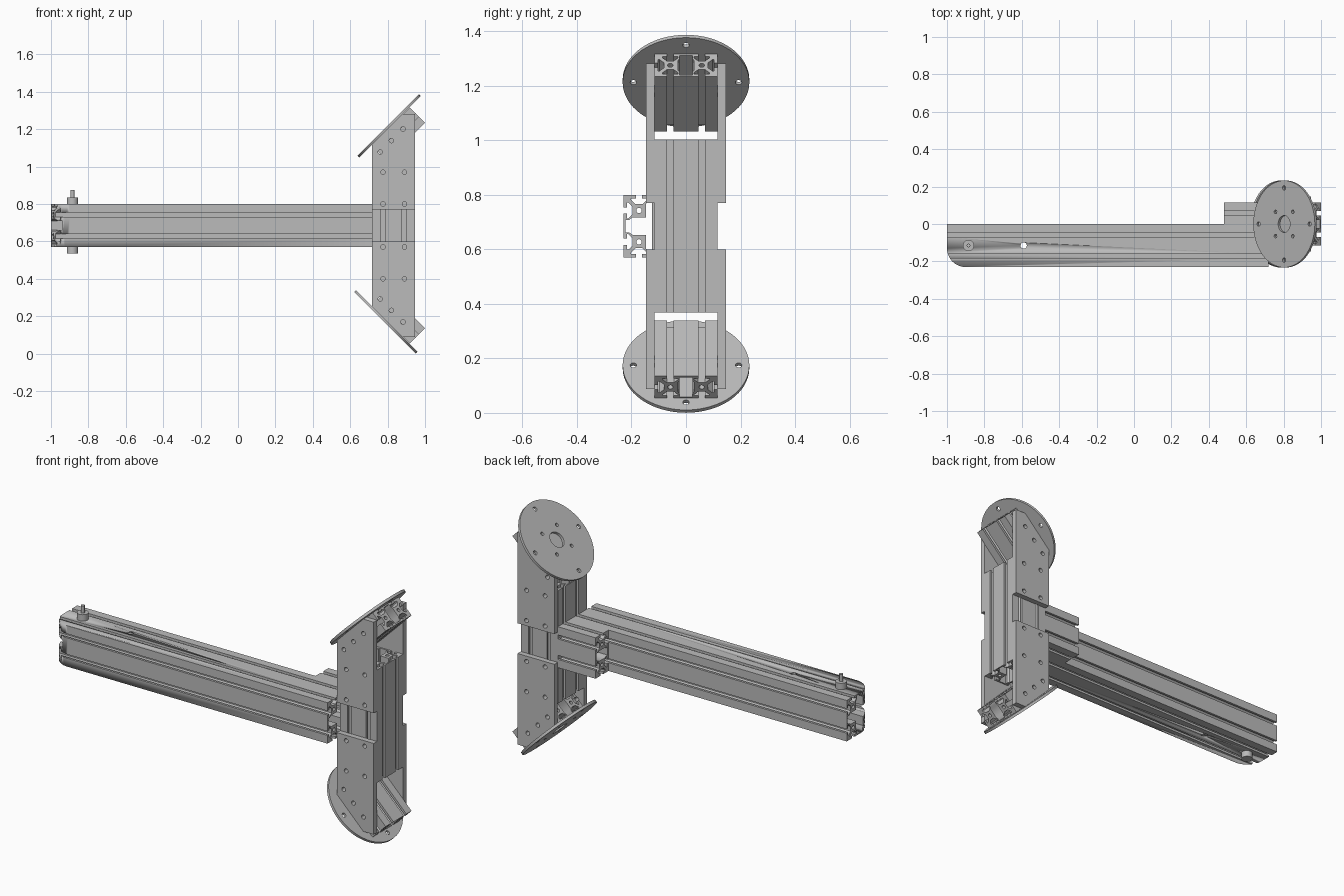
import bpy, bmesh, math
from mathutils import Matrix, Vector

cube = bpy.data.objects.get("Cube")
if cube:
    bpy.data.objects.remove(cube, do_unlink=True)

grey = bpy.data.materials.new("aluminium grey")
grey.use_nodes = True
COLOR = (0.5, 0.5, 0.5, 1)
grey.diffuse_color = COLOR
grey.node_tree.nodes["Principled BSDF"].inputs["Base Color"].default_value = COLOR

X, Y, Z = Vector((1, 0, 0)), Vector((0, 1, 0)), Vector((0, 0, 1))
CELL = 0.115          # one profile module
U = CELL / 40         # profile drawing unit
MID = 0.685           # mirror height of the column
POST_X = 0.8315


def circle(x, y, r, n=24):
    return [(x + r * math.cos(math.tau * i / n), y + r * math.sin(math.tau * i / n)) for i in range(n)]


def extrude(name, loops, length, origin, x_axis, z_axis):
    """Fill nested outlines, extrude them along z_axis, centred on origin."""
    curve = bpy.data.curves.new(name, "CURVE")
    curve.dimensions, curve.fill_mode = "2D", "BOTH"
    curve.extrude = length / 2
    for loop in loops:
        spline = curve.splines.new("POLY")
        spline.points.add(len(loop) - 1)
        for point, (x, y) in zip(spline.points, loop):
            point.co = (x, y, 0, 1)
        spline.use_cyclic_u = True
    temp = bpy.data.objects.new(name + " outline", curve)
    bpy.context.collection.objects.link(temp)
    graph = bpy.context.evaluated_depsgraph_get()
    mesh = bpy.data.meshes.new_from_object(temp.evaluated_get(graph))
    bpy.data.objects.remove(temp, do_unlink=True)

    bm = bmesh.new()
    bm.from_mesh(mesh)
    bmesh.ops.remove_doubles(bm, verts=bm.verts, dist=1e-5)
    bmesh.ops.recalc_face_normals(bm, faces=bm.faces)
    bm.to_mesh(mesh)
    bm.free()
    mesh.materials.clear()
    mesh.materials.append(grey)
    obj = bpy.data.objects.new(name, mesh)
    bpy.context.collection.objects.link(obj)
    z = z_axis.normalized()
    y = z.cross(x_axis)
    obj.matrix_world = Matrix.Translation(origin) @ Matrix((x_axis, y, z)).transposed().to_4x4()
    bpy.ops.object.select_all(action="DESELECT")
    obj.select_set(True)
    bpy.context.view_layer.objects.active = obj
    bpy.ops.object.shade_smooth_by_angle(angle=math.radians(30))
    return obj


# Half of a T-slot: (distance from slot centre, depth)
HALF_SLOT = [(4, 0), (4, 4.5), (10, 4.5), (10, 6.5), (4.5, 12)]
SLOT = [(-u, v) for u, v in HALF_SLOT] + HALF_SLOT[::-1]


def slotted_section(nx, ny):
    """Outline, screw bores and cavities of an nx by ny module extrusion."""
    w, h = nx * 20, ny * 20
    outline = []
    for side, (count, half, depth) in enumerate([(nx, w, h), (ny, h, w)] * 2):
        turn = Matrix.Rotation(side * math.pi / 2, 2)
        points = [(-half, 0)]
        for i in range(count):
            points += [(u - half + 20 + 40 * i, v) for u, v in SLOT]
        outline += [tuple(turn @ Vector((u, v - depth))) for u, v in points]
    loops = [outline]
    for i in range(nx):
        for j in range(ny):
            loops.append(circle(40 * i - w + 20, 40 * j - h + 20, 3.5, 16))
    if nx == ny == 2:
        # cross shaped cavity
        arm = [(11, 11), (11, 28.5), (8, 32.5), (8, 37.5), (-8, 37.5), (-8, 32.5), (-11, 28.5)]
        loops.append([tuple(Matrix.Rotation(k * math.pi / 2, 2) @ Vector(p)) for k in range(4) for p in arm])
    else:
        # single cavity between the two modules
        quarter = [(8, 17.5), (8, 12.5), (10, 9)]
        right = quarter + [(x, -y) for x, y in quarter[::-1]]
        cavity = right + [(-x, -y) for x, y in right]
        loops.append(cavity if nx == 2 else [(-y, x) for x, y in cavity])
    return [[(x * U, y * U) for x, y in loop] for loop in loops]


# Long beam with a rounded end corner and a cross hole
beam = extrude("long_beam", slotted_section(2, 2), 1.718, Vector((-0.141, -CELL, MID)), Y, X)
R = 0.1
arc = [(-1 + R - R * math.cos(a), -2 * CELL + R - R * math.sin(a))
       for a in [math.pi / 2 * i / 12 for i in range(13)]]
corner = extrude("corner_cutter", [arc + [(-0.9, -0.3), (-1.1, -0.3), (-1.1, -0.13)]], 0.4, Vector((0, 0, MID)), X, Z)
bore = extrude("bore_cutter", [circle(-0.59, -CELL, 0.017)], 0.4, Vector((0, 0, MID)), X, Z)
for cutter in (corner, bore):
    cutter.hide_render = True
    cutter.hide_set(True)
    cutter.display_type = "WIRE"
    mod = beam.modifiers.new(cutter.name, "BOOLEAN")
    mod.object, mod.operation, mod.solver = cutter, "DIFFERENCE", "EXACT"

# Pin with collars above and below the beam
for name, r, low, high in [("upper_collar", 0.03, 0.8, 0.836), ("lower_collar", 0.03, 0.535, 0.57),
                           ("pin", 0.01, 0.535, 0.876)]:
    extrude(name, [circle(0, 0, r, 32)], high - low, Vector((-0.885, -CELL, (low + high) / 2)), X, Z)

# Short stub beam behind the long beam, and the upright post
extrude("stub_beam", slotted_section(1, 2), 0.236, Vector((0.6, CELL / 2, MID)), Y, X)
extrude("post", slotted_section(2, 2), 0.635, Vector((POST_X, 0, MID)), X, Z)

# Upper and lower ends: side plates, slanted brace and round flange
plate = [(0.717, 0.085), (0.946, 0.085), (0.946, 0.597), (0.872, 0.597), (0.717, 0.442)]
plate_holes = [(0.775, 0.115), (0.89, 0.115), (0.775, 0.285), (0.89, 0.285),
               (0.76, 0.393), (0.82, 0.454), (0.882, 0.516)]
flange = [circle(0, 0, 0.2325, 64), circle(0, 0, 0.045, 32)]
for k in range(4):
    a = k * math.pi / 2
    flange.append(circle(0.193 * math.cos(a), 0.193 * math.sin(a), 0.012, 16))
    a += math.pi / 4
    flange.append(circle(0.092 * math.cos(a), 0.092 * math.sin(a), 0.01, 16))

for label, s, fx, fz in [("upper", 1, 0.8075, 1.2175), ("lower", -1, 0.79, 0.17)]:
    loops = [[(x, s * z) for x, z in plate]]
    loops += [circle(x, s * z, 0.012, 16) for x, z in plate_holes]
    for side, y in [("front", -0.131), ("back", 0.131)]:
        extrude(f"{label}_{side}_plate", loops, 0.03, Vector((0, y, MID)), X, -Y)
    extrude(f"{label}_brace", slotted_section(2, 1), 0.287, Vector((0.857, 0, MID + s * 0.489)), Y, Vector((1, 0, s)))
    extrude(f"{label}_flange", flange, 0.0145, Vector((fx, 0, fz)), Y, Vector((-1, 0, s)))
